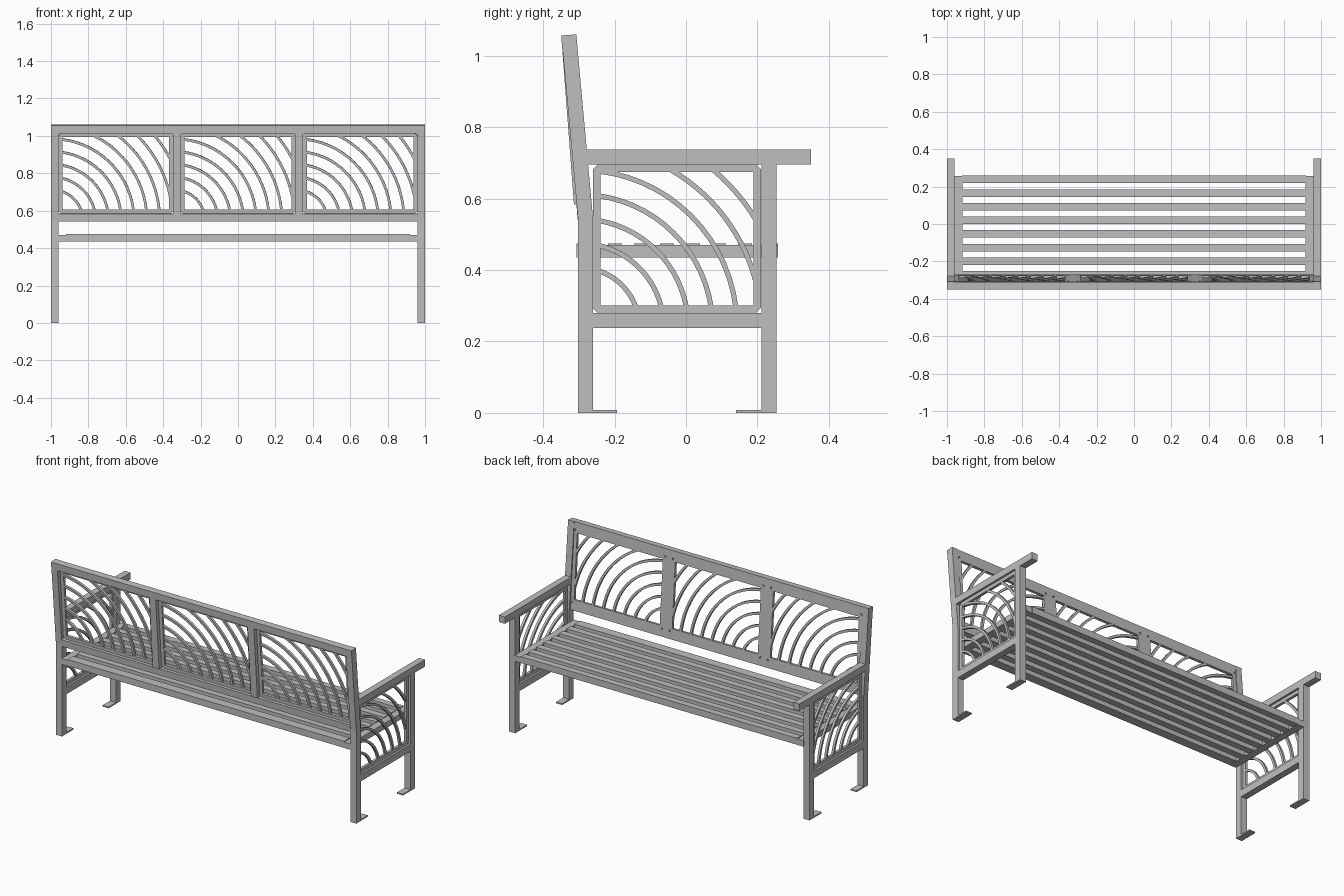
import bpy, bmesh
from math import sin, cos, asin, acos, radians
from mathutils import Matrix

if "Cube" in bpy.data.objects:
    bpy.data.objects.remove(bpy.data.objects["Cube"])

steel = bpy.data.materials.new("grey_steel")
steel.use_nodes = True
GREY = (0.52, 0.52, 0.52, 1)
steel.diffuse_color = GREY
steel.node_tree.nodes["Principled BSDF"].inputs["Base Color"].default_value = GREY

BAR = 0.04            # square tube size
SIDE = 0.98           # centre of the end frames
LEG_Y, BEND_Z = -0.282, 0.55        # where the rear legs start to lean
LEG_LEAN = radians(5.2)
BACK_LEAN = radians(4.3)


def plane(origin, u, v, w):
    """Matrix whose local axes are u, v (in plane) and w (depth)."""
    m = Matrix((u, v, w)).transposed().to_4x4()
    m.translation = origin
    return m


FLAT = Matrix.Identity(4)
BACK = plane((0, -0.286, 0.48), (1, 0, 0), (0, -sin(BACK_LEAN), cos(BACK_LEAN)),
             (0, -cos(BACK_LEAN), -sin(BACK_LEAN)))


def side_plane(s):
    return plane((s * SIDE, 0, 0), (0, 1, 0), (0, 0, 1), (1, 0, 0))


def finish(name, bm, matrix, smooth=False):
    bmesh.ops.recalc_face_normals(bm, faces=bm.faces)
    mesh = bpy.data.meshes.new(name)
    bm.to_mesh(mesh)
    bm.free()
    mesh.materials.append(steel)
    obj = bpy.data.objects.new(name, mesh)
    obj.matrix_world = matrix
    bpy.context.collection.objects.link(obj)
    if smooth:
        bpy.ops.object.select_all(action='DESELECT')
        obj.select_set(True)
        bpy.context.view_layer.objects.active = obj
        bpy.ops.object.shade_smooth_by_angle(angle=radians(30))


def box(name, u, v, w, matrix=FLAT):
    """Box given by its range along each local axis."""
    bm = bmesh.new()
    bmesh.ops.create_cube(bm, size=1)
    for p in bm.verts:
        p.co = [(a + b) / 2 + c * (b - a) for (a, b), c in zip((u, v, w), p.co)]
    finish(name, bm, matrix)


def ribbon(bm, outer, inner, w, closed):
    """Solid flat bar between two matching rows of points, over depth range w."""
    rings = [[bm.verts.new((*p, d)) for p, d in
              ((o, w[0]), (o, w[1]), (i, w[1]), (i, w[0]))]
             for o, i in zip(outer, inner)]
    pairs = list(zip(rings, rings[1:]))
    if closed:
        pairs.append((rings[-1], rings[0]))
    else:
        bm.faces.new(rings[0])
        bm.faces.new(rings[-1])
    for a, b in pairs:
        for k in range(4):
            n = (k + 1) % 4
            bm.faces.new((a[k], a[n], b[n], b[k]))


def cut_rect(u0, u1, v0, v1, c):
    """Rectangle outline with its corners cut off."""
    return [(u0 + c, v0), (u1 - c, v0), (u1, v0 + c), (u1, v1 - c),
            (u1 - c, v1), (u0 + c, v1), (u0, v1 - c), (u0, v0 + c)]


def arc_panel(name, u0, u1, v0, v1, w, matrix):
    """Thin frame filled with concentric arcs around its lower corner."""
    bm = bmesh.new()
    t, wide = 0.021, 0.007
    ribbon(bm, cut_rect(u0, u1, v0, v1, 0.014),
           cut_rect(u0 + t, u1 - t, v0 + t, v1 - t, 0.002), w, True)
    cu, cv = u0 + t - 0.056, v0 + t - 0.06
    # arc ends reach slightly into the frame
    left, low = 0.051, 0.055
    right, top = u1 - t + 0.005 - cu, v1 - t + 0.005 - cv
    r = 0.165
    while r * r < right ** 2 + top ** 2 - 0.02:
        a = asin(low / r) if r * r < right ** 2 + low ** 2 else acos(right / r)
        b = acos(left / r) if r * r < top ** 2 + left ** 2 else asin(top / r)
        angles = [a + (b - a) * k / 14 for k in range(15)]
        rows = [[(cu + q * cos(g), cv + q * sin(g)) for g in angles]
                for q in (r + wide, r - wide)]
        ribbon(bm, *rows, (w[0] + 0.001, w[1] - 0.001), False)
        r += 0.0685
    finish(name, bm, matrix, smooth=True)


# End frames: legs, feet, arm, lower rail and arc panel
half = BAR / 2
w = (-half, half)
for label, s in (("left", 1), ("right", -1)):
    m = side_plane(s)
    # rear leg bends into the leaning back post
    length = 0.51
    path = [(LEG_Y, 0), (LEG_Y, BEND_Z),
            (LEG_Y - length * sin(LEG_LEAN), BEND_Z + length * cos(LEG_LEAN))]
    tilt = [0, LEG_LEAN / 2, LEG_LEAN]
    rows = [[(y + d * cos(g), z + d * sin(g)) for (y, z), g in zip(path, tilt)]
            for d in (-0.021, 0.021)]
    bm = bmesh.new()
    ribbon(bm, *rows, w, False)
    finish(label + "_rear_leg", bm, m)
    box(label + "_front_leg", (0.211, 0.253), (0, 0.70), w, m)
    box(label + "_armrest", (-0.279, 0.35), (0.696, 0.737), w, m)
    box(label + "_lower_rail", (-0.262, 0.212), (0.238, 0.28), w, m)
    box(label + "_rear_foot", (-0.303, -0.193), (0, 0.008), w, m)
    box(label + "_front_foot", (0.14, 0.253), (0, 0.008), w, m)
    arc_panel(label + "_side_panel", -0.261, 0.21, 0.28, 0.696, (-0.008, 0.008), m)

# Leaning back: rails, dividers and three arc panels set near the seat side
rail_low, panel_low, panel_high = 0.063, 0.105, 0.537
box("back_top_rail", (-1, 1), (panel_high, 0.58), w, BACK)
box("back_bottom_rail", (-0.961, 0.961), (rail_low, panel_low), (-half, 0.013), BACK)
for label, x in (("right", -0.327), ("left", 0.327)):
    box(label + "_back_divider", (x - 0.0215, x + 0.0215),
        (panel_low, panel_high), w, BACK)
for label, x in (("right", -0.653), ("middle", 0), ("left", 0.653)):
    arc_panel(label + "_back_panel", x - 0.306, x + 0.306, panel_low, panel_high,
              (-half, -0.004), BACK)

# Seat: two end bars and eight slats
for label, s in (("left", 1), ("right", -1)):
    box(label + "_seat_bar", sorted((s * 0.918, s * 0.962)), (-0.306, 0.257), (0.435, 0.47))
for k in range(8):
    y = 0.238 - 0.0728 * k
    back_edge = -0.306 if k == 7 else y - half
    box("seat_slat_%d" % (k + 1), (-0.92, 0.92), (back_edge, y + half), (0.436, 0.475))
